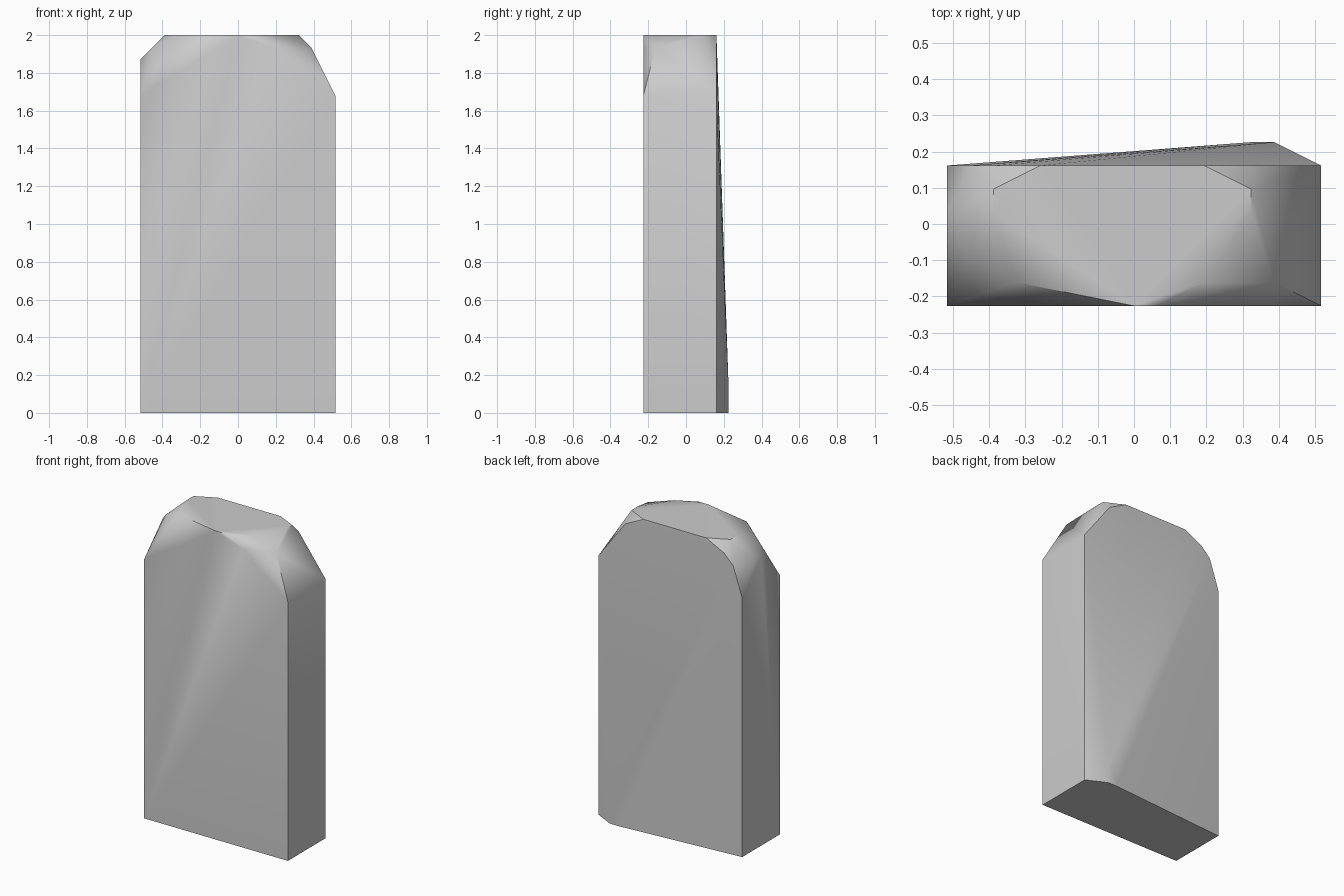
import bpy, bmesh, math
from mathutils import Vector

default_cube = bpy.data.objects.get("Cube")
if default_cube:
    bpy.data.objects.remove(default_cube, do_unlink=True)

# Stone colour
stone = bpy.data.materials.new("stone_grey")
stone.use_nodes = True
grey = (0.6, 0.6, 0.6, 1)
stone.diffuse_color = grey
stone.node_tree.nodes["Principled BSDF"].inputs["Base Color"].default_value = grey

# Slab corners lie on a regular grid: x across, y front to back, z up
UNIT = 2 / 31
FRONT, BACK, BULGE = 0, 6, 7
TOP, SHOULDER = 31, 26
SIDE = 8
corners = []

# Upright sides from the base to the shoulders
for x in (-SIDE, SIDE):
    for y in (FRONT, BACK):
        corners += [(x, y, 0), (x, y, SHOULDER)]

# Bulge low on the back
corners += [(5, BULGE, 0), (6, BULGE, 0), (6, BULGE, 2)]

# Flat top outline
top_outline = [(-6, 5), (-6, 4), (-5, 1), (0, FRONT), (1, FRONT),
               (3, 1), (5, 4), (5, 5), (3, BACK), (-4, BACK)]
corners += [(x, y, TOP) for x, y in top_outline]

# Chipped front and right shoulder
corners += [(3, FRONT, 30), (6, FRONT, 28), (6, 1, 30), (5, BACK, 30)]

# Chipped left-hand edge and back shoulder
corners += [(-SIDE, 3, 29), (-SIDE, 4, 29), (-7, 2, 30),
            (-6, BACK, 30), (-7, BACK, 29)]

# Wrap the corners into one faceted stone
bm = bmesh.new()
for x, y, z in corners:
    bm.verts.new(Vector((x, y - 3.5, z)) * UNIT)
hull = bmesh.ops.convex_hull(bm, input=bm.verts[:])
loose = {g for g in hull["geom_interior"] + hull["geom_unused"]
         if isinstance(g, bmesh.types.BMVert)}
bmesh.ops.delete(bm, geom=list(loose), context="VERTS")
bmesh.ops.dissolve_limit(bm, angle_limit=math.radians(0.2),
                         verts=bm.verts[:], edges=bm.edges[:])
bmesh.ops.recalc_face_normals(bm, faces=bm.faces[:])
mesh = bpy.data.meshes.new("stone_slab")
bm.to_mesh(mesh)
bm.free()
mesh.materials.append(stone)

slab = bpy.data.objects.new("stone_slab", mesh)
bpy.context.collection.objects.link(slab)
bpy.ops.object.select_all(action="DESELECT")
bpy.context.view_layer.objects.active = slab
slab.select_set(True)
bpy.ops.object.shade_smooth_by_angle(angle=math.radians(38))
